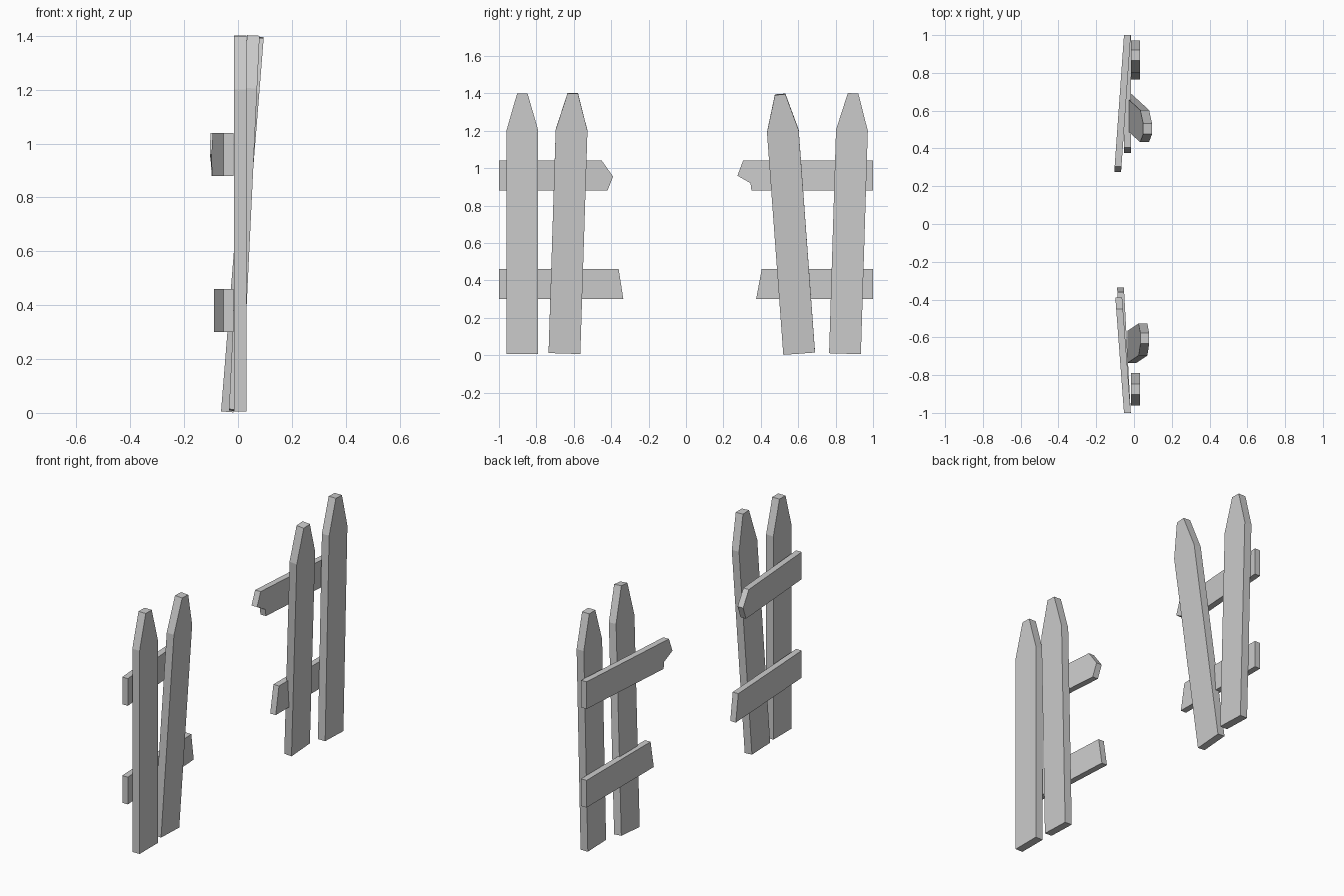
import bpy
import bmesh
from mathutils import Matrix, Vector

cube = bpy.data.objects.get("Cube")
if cube:
    bpy.data.objects.remove(cube, do_unlink=True)

# Single plain grey material
GREY = (0.6, 0.6, 0.6, 1.0)
grey = bpy.data.materials.new("plain_grey")
grey.use_nodes = True
grey.diffuse_color = GREY
bsdf = next(n for n in grey.node_tree.nodes if n.type == 'BSDF_PRINCIPLED')
bsdf.inputs["Base Color"].default_value = GREY


def board(name, outline, thickness, matrix):
    """Extrude a (y, z) outline along x, centred, then place it."""
    bm = bmesh.new()
    face = bm.faces.new([bm.verts.new((-thickness / 2, y, z)) for y, z in outline])
    result = bmesh.ops.extrude_face_region(bm, geom=[face])
    verts = [v for v in result["geom"] if isinstance(v, bmesh.types.BMVert)]
    bmesh.ops.translate(bm, verts=verts, vec=(thickness, 0, 0))
    bmesh.ops.transform(bm, matrix=matrix, verts=bm.verts)
    bmesh.ops.recalc_face_normals(bm, faces=bm.faces)
    mesh = bpy.data.meshes.new(name)
    bm.to_mesh(mesh)
    bm.free()
    mesh.materials.append(grey)
    obj = bpy.data.objects.new(name, mesh)
    bpy.context.collection.objects.link(obj)
    return obj


# Pickets: one shared pointed outline, each placed and tilted
half = [(0.085, 0), (0.085, 1.195), (0.028, 1.393)]
picket_outline = half + [(-y, z) for y, z in reversed(half)]


def picket(name, base, lean_y, lean_x):
    tilt = Matrix.Rotation(lean_x, 4, 'Y') @ Matrix.Rotation(lean_y, 4, 'X')
    board(name, picket_outline, 0.047, Matrix.Translation(base) @ tilt)


picket("front_outer_picket", (0.008, -0.875, 0.006), 0, 0)
picket("front_inner_picket", (-0.010, -0.65, 0.01), -0.032, 0.048)
picket("back_inner_picket", (-0.039, 0.605, 0.01), 0.073, 0.08)
picket("back_outer_picket", (0.008, 0.85, 0.008), -0.031, 0)


# Rails: broken inner ends, sheared sideways away from the outer end
def rail(name, outer_y, bottom, broken_end, sway):
    outline = [(outer_y, bottom)] + broken_end + [(outer_y, bottom + 0.16)]
    shear = Matrix.Identity(4)
    shear[0][1] = sway
    shear.translation = Vector((-0.035 - sway * outer_y, 0, 0))
    board(name, outline, 0.036, shear)


rail("front_upper_rail", -1, 0.88,
     [(-0.42, 0.88), (-0.39, 0.955), (-0.45, 1.04)], -0.075)
rail("front_lower_rail", -1, 0.30,
     [(-0.335, 0.30), (-0.36, 0.46)], -0.055)
rail("back_upper_rail", 1, 0.88,
     [(0.35, 0.88), (0.345, 0.92), (0.275, 0.96), (0.305, 1.04)], 0.071)
rail("back_lower_rail", 1, 0.30,
     [(0.375, 0.30), (0.405, 0.46)], 0)
